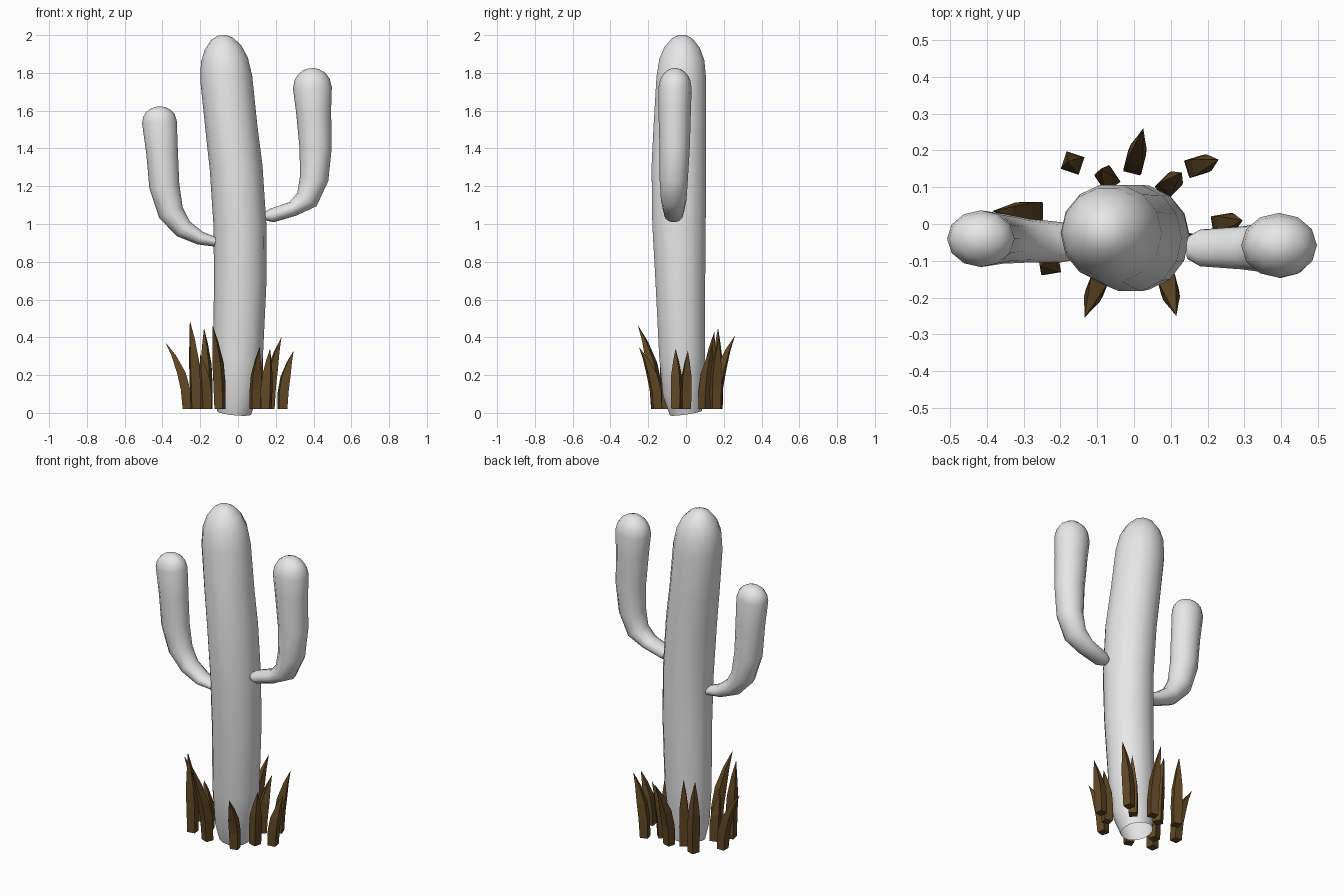
import bpy
import bmesh
import math
from mathutils import Vector

cube = bpy.data.objects.get("Cube")
if cube:
    bpy.data.objects.remove(cube, do_unlink=True)


def make_material(name, color):
    material = bpy.data.materials.new(name)
    material.use_nodes = True
    material.diffuse_color = color
    material.node_tree.nodes["Principled BSDF"].inputs["Base Color"].default_value = color
    return material


pale_grey = make_material("pale grey", (0.8, 0.8, 0.8, 1))
dark_brown = make_material("dark brown", (0.12, 0.065, 0.018, 1))


def finish(name, bm, material, smooth):
    """Turn a bmesh into a named object with one colour."""
    bmesh.ops.recalc_face_normals(bm, faces=bm.faces)
    mesh = bpy.data.meshes.new(name)
    bm.to_mesh(mesh)
    bm.free()
    mesh.materials.append(material)
    obj = bpy.data.objects.new(name, mesh)
    bpy.context.collection.objects.link(obj)
    if smooth:
        bpy.ops.object.select_all(action="DESELECT")
        obj.select_set(True)
        bpy.context.view_layer.objects.active = obj
        bpy.ops.object.shade_smooth_by_angle(angle=math.radians(60))
    return obj


def bridge(bm, rings):
    """Join consecutive rings with quads."""
    for low, high in zip(rings, rings[1:]):
        count = len(low)
        for i in range(count):
            j = (i + 1) % count
            bm.faces.new((low[i], low[j], high[j], high[i]))


def stem(name, rows, dome_height, sides, close_start):
    """Loft elliptical rings (x, y, z, width, depth) and finish with a dome."""
    path = [(Vector(row[:3]), row[3], row[4]) for row in rows]
    end, width, depth = path[-1]
    direction = (end - path[-2][0]).normalized()
    for degrees in (25, 45, 65, 80):
        angle = math.radians(degrees)
        shrink = math.cos(angle)
        centre = end + direction * dome_height * math.sin(angle)
        path.append((centre, width * shrink, depth * shrink))

    bm = bmesh.new()
    rings = []
    last = len(path) - 1
    for k, (centre, width, depth) in enumerate(path):
        tangent = (path[min(k + 1, last)][0] - path[max(k - 1, 0)][0]).normalized()
        across = Vector((tangent.z, 0, -tangent.x)).normalized()
        outward = tangent.cross(across)
        ring = []
        for i in range(sides):
            angle = math.tau * i / sides
            offset = across * width * math.cos(angle) + outward * depth * math.sin(angle)
            ring.append(bm.verts.new(centre + offset))
        rings.append(ring)
    bridge(bm, rings)
    bm.faces.new(rings[-1])
    if close_start:
        bm.faces.new(rings[0])
    return finish(name, bm, pale_grey, True)


# Trunk: narrow open foot, slight lean, rounded top
trunk_rows = [
    (-.02, 0, 0, .09, .088),
    (-.01, -.015, .1, .115, .11),
    (0, -.02, .3, .132, .125),
    (.012, -.03, .7, .139, .135),
    (.01, -.037, 1, .14, .145),
    (-.01, -.038, 1.3, .14, .148),
    (-.034, -.033, 1.5, .138, .143),
    (-.062, -.025, 1.77, .138, .135),
]
stem("trunk", trunk_rows, .233, 14, False)

# Arms: thin at the trunk, bending upward and thickening
right_arm_rows = [
    (-.12, -.05, .905, .025, .04),
    (-.2, -.05, .925, .036, .055),
    (-.29, -.045, .975, .052, .06),
    (-.355, -.04, 1.06, .068, .068),
    (-.39, -.04, 1.2, .08, .073),
    (-.402, -.04, 1.38, .084, .075),
    (-.416, -.04, 1.54, .092, .077),
]
stem("right_arm", right_arm_rows, .083, 12, True)

left_arm_rows = [
    (.145, -.065, 1.04, .022, .03),
    (.18, -.065, 1.045, .037, .05),
    (.29, -.065, 1.08, .04, .058),
    (.365, -.065, 1.13, .062, .068),
    (.403, -.065, 1.24, .076, .075),
    (.411, -.06, 1.4, .085, .08),
    (.4, -.06, 1.6, .093, .086),
    (.394, -.058, 1.72, .103, .088),
]
stem("left_arm", left_arm_rows, .106, 12, True)


def blade(name, base_x, base_y, tip_x, tip_y, tip_z):
    """Four-sided grass blade that curves outward to a point."""
    floor = .02
    base = Vector((base_x, base_y, floor))
    lean = Vector((tip_x - base_x, tip_y - base_y, 0))
    facing = lean.normalized()
    side = Vector((-facing.y, facing.x, 0))
    bm = bmesh.new()
    rings = []
    for t, half in ((0, .023), (.3, .025), (.55, .023), (.8, .012)):
        centre = base + lean * t ** 2.2
        centre.z = floor + (tip_z - floor) * t
        rings.append([
            bm.verts.new(centre + (side * a + facing * b) * half)
            for a, b in ((1, 1), (-1, 1), (-1, -1), (1, -1))
        ])
    bridge(bm, rings)
    bm.faces.new(rings[0])
    tip = bm.verts.new((tip_x, tip_y, tip_z))
    top = rings[-1]
    for i in range(4):
        bm.faces.new((top[i], top[(i + 1) % 4], tip))
    return finish(name, bm, dark_brown, False)


# Dry grass around the foot: base x, base y, tip x, tip y, tip z
blades = [
    (-.165, .165, -.18, .17, .45),
    (0, .16, .025, .26, .41),
    (.165, .155, .23, .175, .4),
    (.09, .1, .13, .14, .36),
    (-.07, .12, -.09, .15, .43),
    (-.27, .035, -.385, .035, .375),
    (.235, 0, .295, .01, .33),
    (-.225, -.11, -.255, -.115, .49),
    (-.095, -.155, -.135, -.255, .465),
    (.09, -.155, .115, -.25, .35),
    (.15, -.05, .17, -.055, .34),
    (-.17, -.03, -.2, -.04, .31),
]
for number, values in enumerate(blades, start=1):
    blade(f"grass_blade_{number}", *values)
